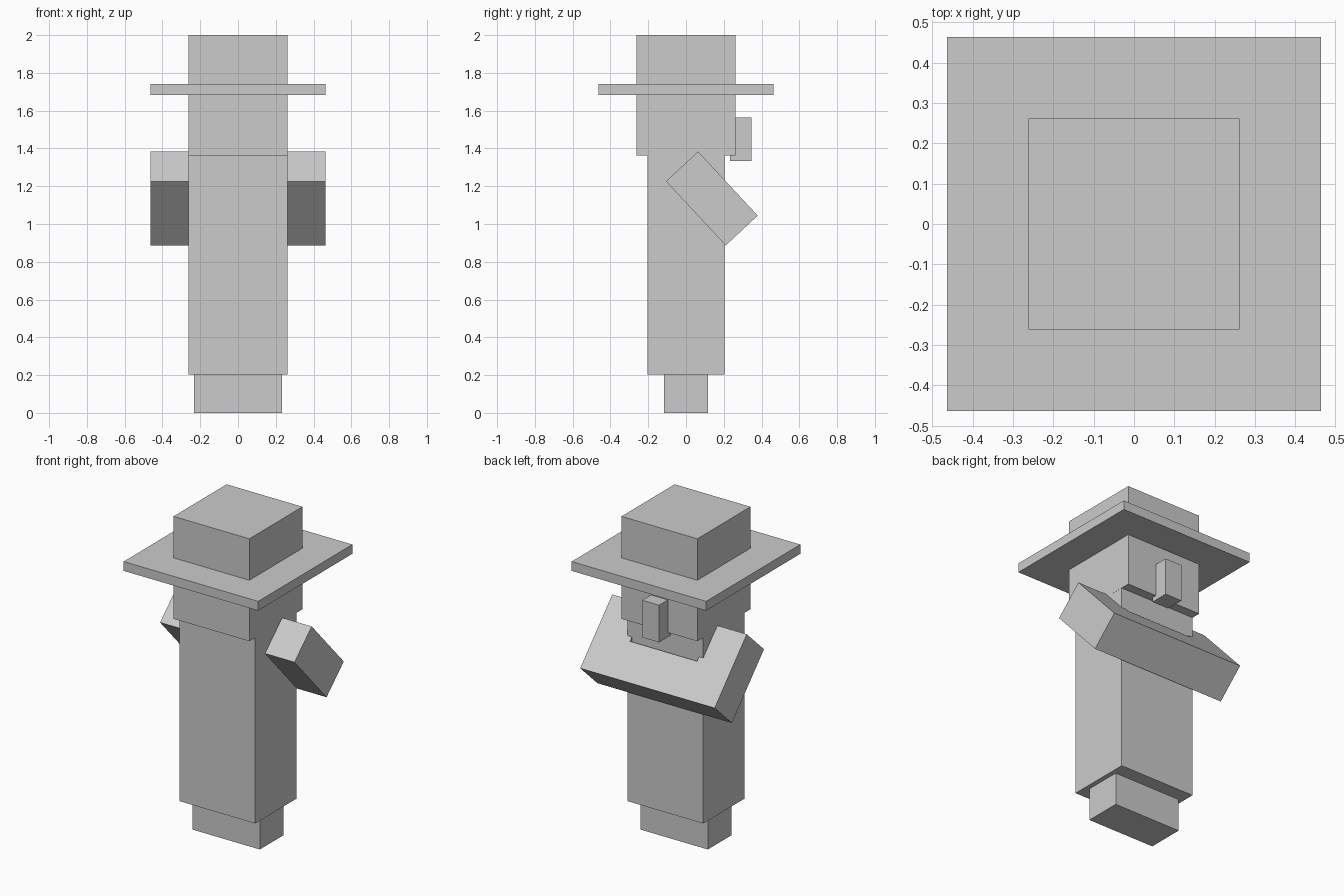
import bpy
import bmesh
from mathutils import Matrix, Vector

cube = bpy.data.objects.get("Cube")
if cube:
    bpy.data.objects.remove(cube, do_unlink=True)

U = 2 / 34.51  # one block unit of the figure

grey = bpy.data.materials.new("plain_grey")
grey.use_nodes = True
GREY = (0.6, 0.6, 0.6, 1)
grey.diffuse_color = GREY
grey.node_tree.nodes["Principled BSDF"].inputs["Base Color"].default_value = GREY


def box(name, low, high, matrix=None):
    """Box between two corners given in block units, optionally moved by a matrix."""
    low, high = Vector(low), Vector(high)
    bm = bmesh.new()
    bmesh.ops.create_cube(bm, size=1)
    for v in bm.verts:
        v.co = (low + high) / 2 + v.co * (high - low)
    if matrix:
        bm.transform(matrix)
    bm.transform(Matrix.Scale(U, 4))
    mesh = bpy.data.meshes.new(name)
    bm.to_mesh(mesh)
    bm.free()
    mesh.materials.append(grey)
    obj = bpy.data.objects.new(name, mesh)
    bpy.context.collection.objects.link(obj)
    return obj


# Legs
box("right_leg", (-4, -2, 0), (0, 2, 12))
box("left_leg", (0, -2, 0), (4, 2, 12))

# Long robe, head with its hat, and nose
box("robe", (-4.5, -3.5, 3.5), (4.5, 3.5, 24.4))
box("head", (-4.51, -4.51, 23.49), (4.51, 4.51, 34.51))
box("hat_brim", (-8, -8, 29.05), (8, 8, 30.05))
box("nose", (-1, 4, 23), (1, 6, 27))

# Folded arms: two sleeves tilted forward, joined by the clasped forearms
tilt = Matrix.Translation((0, 1, 21.05)) @ Matrix.Rotation(0.75, 4, "X")
box("right_sleeve", (-8, -2, -6), (-4, 2, 2), tilt)
box("left_sleeve", (4, -2, -6), (8, 2, 2), tilt)
box("clasped_forearms", (-4, -2, -6), (4, 2, -2), tilt)
